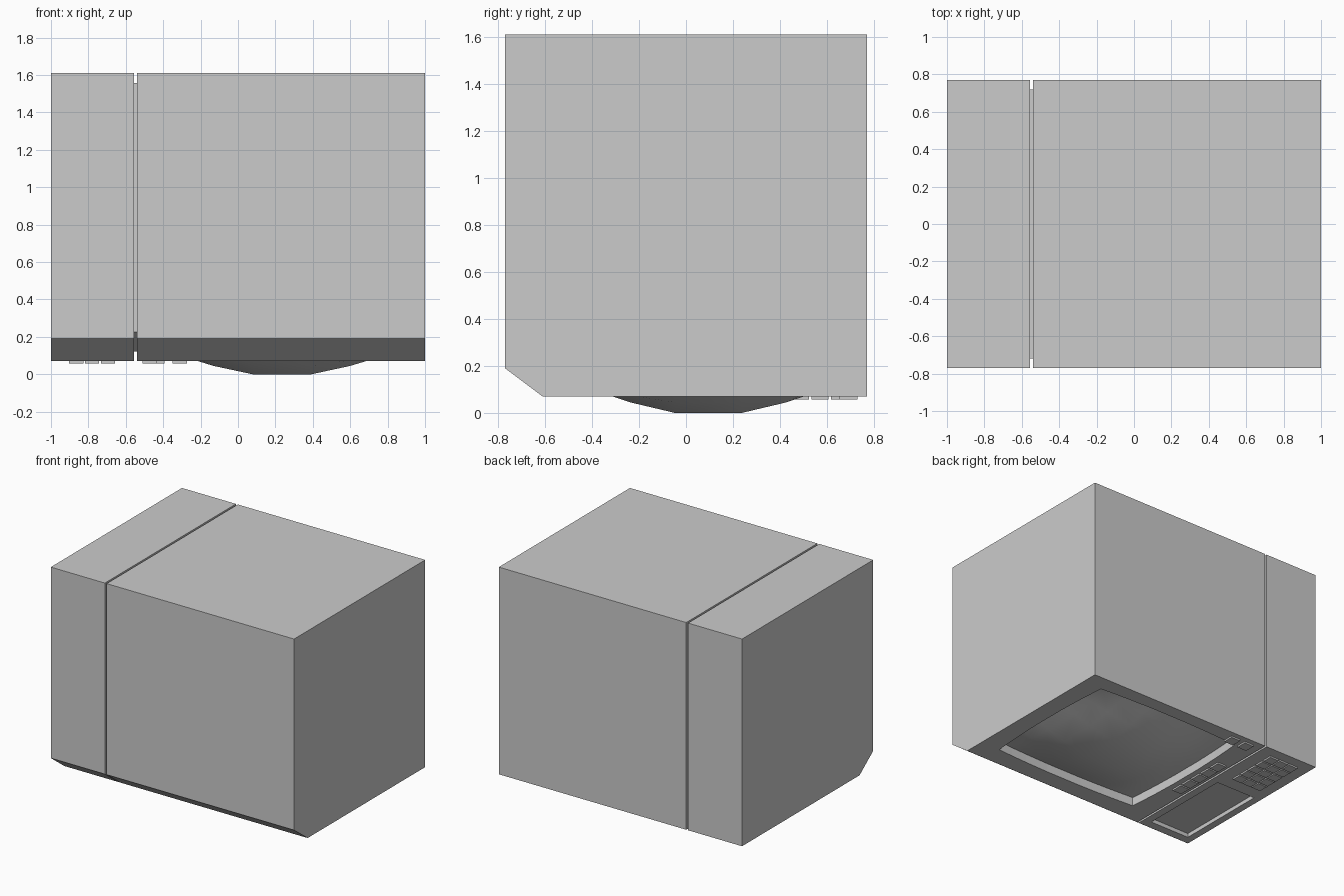
import bpy, bmesh

if "Cube" in bpy.data.objects:
    bpy.data.objects.remove(bpy.data.objects["Cube"])

FACE_Z = 0.07


def mesh_object(name, bm):
    bmesh.ops.recalc_face_normals(bm, faces=bm.faces)
    me = bpy.data.meshes.new(name)
    bm.to_mesh(me)
    bm.free()
    ob = bpy.data.objects.new(name, me)
    bpy.context.collection.objects.link(ob)
    return ob


def prism(name, base, offset):
    """Extrude a closed outline of 3D points along an offset."""
    bm = bmesh.new()
    face = bm.faces.new([bm.verts.new(p) for p in base])
    new = bmesh.ops.extrude_face_region(bm, geom=[face])["geom"]
    bmesh.ops.translate(bm, vec=offset,
                        verts=[v for v in new if isinstance(v, bmesh.types.BMVert)])
    return mesh_object(name, bm)


def box(name, x0, x1, y0, y1, z0, z1):
    base = [(x0, y0, z0), (x1, y0, z0), (x1, y1, z0), (x0, y1, z0)]
    return prism(name, base, (0, 0, z1 - z0))


def shell(name, x0, x1, d=0.0):
    """Cabinet slice with the slanted front lower edge, inset by d."""
    profile = [(-0.77 + d, 0.19 + d * 0.7), (-0.61 + d * 0.5, FACE_Z + d),
               (0.77 - d, FACE_Z + d), (0.77 - d, 1.61 - d), (-0.77 + d, 1.61 - d)]
    return prism(name, [(x0, y, z) for y, z in profile], (x1 - x0, 0, 0))


def cut(target, cutter):
    mod = target.modifiers.new("cut", 'BOOLEAN')
    mod.operation = 'DIFFERENCE'
    mod.solver = 'EXACT'
    mod.object = cutter
    cutter.hide_render = True
    cutter.hide_set(True)


# Cabinet: two slices joined by a recessed seam
main = shell("main_cabinet", -0.541, 1.0)
side = shell("control_cabinet", -1.0, -0.556)
shell("seam_core", -0.556, -0.541, 0.052)

# Screen: domed panel with barrel-shaped outline
CX, CY, HX, HY, DEPTH = 0.235, 0.095, 0.605, 0.55, 0.065
STEPS = [(-1, 1), (-0.8, 0.64), (-0.58, 0.33), (-0.25, 0),
         (0.25, 0), (0.58, 0.33), (0.8, 0.64), (1, 1)]


def barrel(u, v):
    return (CX + HX * u * (1 + 0.04 * (1 - v * v)),
            CY + HY * v * (1 + 0.04 * (1 - u * u)))


bm = bmesh.new()
grid = [[bm.verts.new((*barrel(u, v), (FACE_Z + DEPTH) * (1 - (1 - fu) * (1 - fv))))
         for v, fv in STEPS] for u, fu in STEPS]
n = len(STEPS) - 1
for i in range(n):
    for j in range(n):
        bm.faces.new((grid[i][j], grid[i][j + 1], grid[i + 1][j + 1], grid[i + 1][j]))
screen = mesh_object("screen", bm)
if screen.data.polygons[n * n // 2].normal.z > 0:
    screen.data.flip_normals()
for p in screen.data.polygons:
    p.use_smooth = True

# Screen opening cut into the cabinet face
us = [s[0] for s in STEPS]
rim = ([(u, -1) for u in us[:-1]] + [(1, v) for v in us[:-1]]
       + [(u, 1) for u in us[:0:-1]] + [(-1, v) for v in us[:0:-1]])
opening = prism("screen_opening_cutter", [(*barrel(u, v), FACE_Z - 0.1) for u, v in rim],
                (0, 0, 0.1 + DEPTH + 0.001))
cut(main, opening)

# Recessed door pocket on the control side
cut(side, box("pocket_cutter", -0.945, -0.615, -0.545, 0.17, FACE_Z - 0.1, FACE_Z + 0.03))

# Keypad of three columns and five rows
for c in range(3):
    for r in range(5):
        x, y = -0.903 + 0.085 * c, 0.285 + 0.083 * r
        box(f"key_{c}_{r}", x, x + 0.076, y, y + 0.073, 0.058, FACE_Z + 0.01)

# Column of selector buttons beside the screen
for r in range(5):
    y = -0.10 + 0.1 * r
    box(f"selector_button_{r}", -0.51, -0.435, y, y + 0.088, 0.058, FACE_Z + 0.01)

# Pair of square buttons
for i, x in enumerate((-0.47, -0.35)):
    box(f"square_button_{i}", x, x + 0.078, 0.65, 0.73, 0.058, FACE_Z + 0.01)
